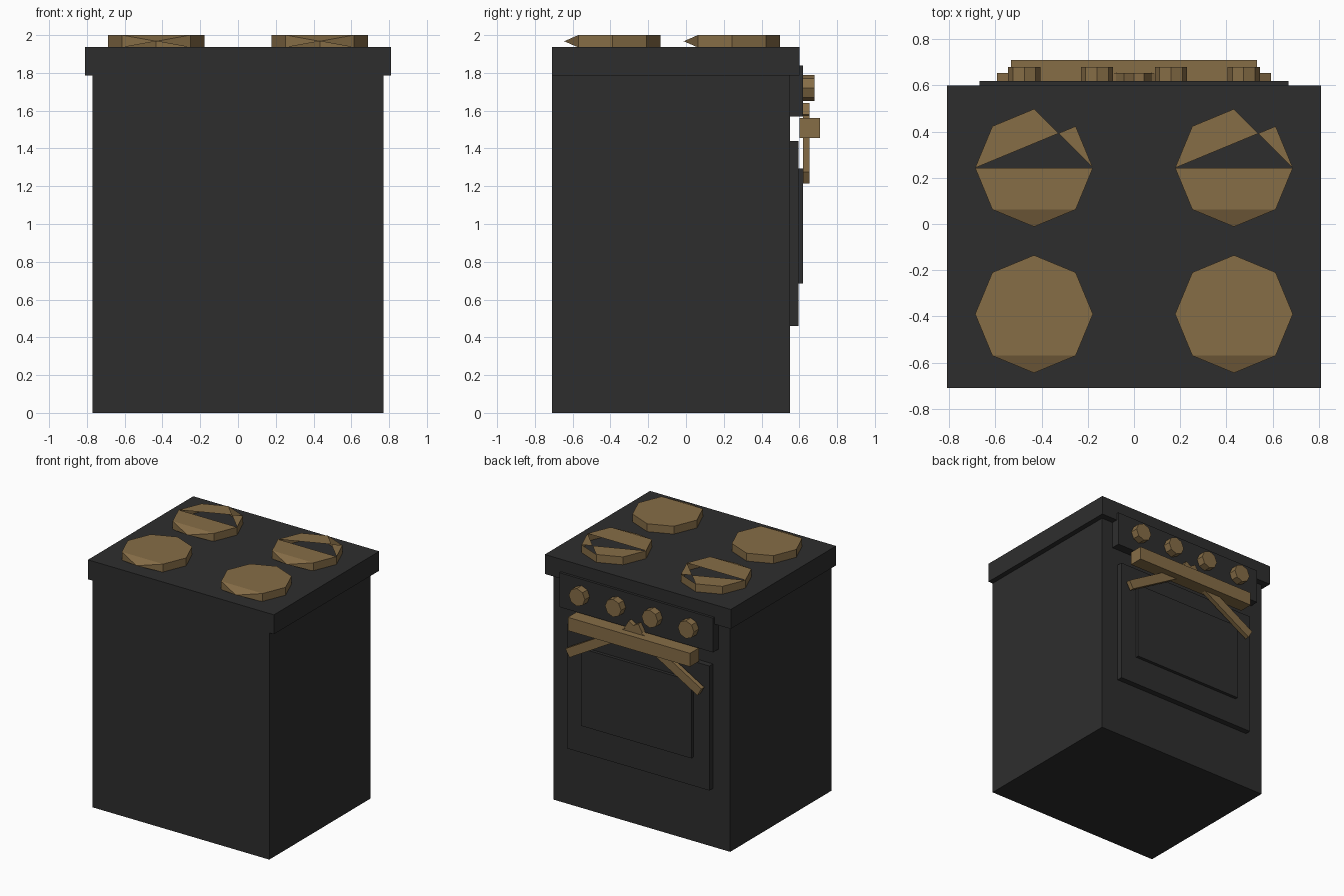
import bpy
import bmesh
import math
from mathutils import Matrix, Vector

old = bpy.data.objects.get("Cube")
if old:
    bpy.data.objects.remove(old, do_unlink=True)


def make_material(name, rgb):
    mat = bpy.data.materials.new(name)
    mat.use_nodes = True
    mat.diffuse_color = (*rgb, 1)
    mat.node_tree.nodes["Principled BSDF"].inputs["Base Color"].default_value = (*rgb, 1)
    return mat


charcoal = make_material("charcoal", (0.027, 0.027, 0.027))
bronze = make_material("bronze", (0.24, 0.153, 0.062))


def finish(name, bm, mat):
    mesh = bpy.data.meshes.new(name)
    bm.to_mesh(mesh)
    bm.free()
    mesh.materials.append(mat)
    obj = bpy.data.objects.new(name, mesh)
    bpy.context.collection.objects.link(obj)
    return obj


def box(name, low, high, mat):
    low, high = Vector(low), Vector(high)
    bm = bmesh.new()
    place = Matrix.Translation((low + high) / 2) @ Matrix.Diagonal((*(high - low), 1))
    bmesh.ops.create_cube(bm, size=1, matrix=place)
    return finish(name, bm, mat)


def burner(name, x, y, split):
    """Eight-sided plate, pinched at its front point; split ones have an open wedge on top."""
    r, bottom, top = 0.255, 1.935, 2.0
    bm = bmesh.new()
    lower, upper = [], []
    for i in range(8):
        a = math.radians(45 * i)
        px, py = x + r * math.cos(a), y + r * math.sin(a)
        if i == 6:
            tip = bm.verts.new((px, py, (bottom + top) / 2))
            lower.append(tip)
            upper.append(tip)
        else:
            lower.append(bm.verts.new((px, py, bottom)))
            upper.append(bm.verts.new((px, py, top)))
    # side walls, with triangles where they meet the pinched point
    for i in range(8):
        j = (i + 1) % 8
        loop = [lower[i], lower[j], upper[j], upper[i]]
        bm.faces.new(list(dict.fromkeys(loop)))
    # top
    east, northeast, north, northwest, west, southwest, south, southeast = upper
    bm.faces.new((southwest, south, southeast))
    if split:
        k = math.tan(math.pi / 8)
        cross = bm.verts.new((x + k * r, y + (1 - k) * r, top))
        bm.faces.new((west, southwest, southeast, east))
        bm.faces.new((cross, north, northwest, west))
        bm.faces.new((cross, east, northeast))
    else:
        bm.faces.new(upper[:6] + upper[7:])
    return finish(name, bm, bronze)


def knob(name, x):
    bm = bmesh.new()
    place = Matrix.Translation((x, 0.65, 1.72)) @ Matrix.Rotation(math.pi / 2, 4, "X")
    bmesh.ops.create_cone(bm, cap_ends=True, segments=8, radius1=0.07, radius2=0.07,
                          depth=0.06, matrix=place)
    return finish(name, bm, bronze)


def crossed_bar(name, side):
    """Sloping bar from its low outer end to just past the middle."""
    start = Vector((0.575 * side, 0.637, 1.245))
    end = Vector((-0.06 * side, 0.637, 1.61))
    span = end - start
    angle = -math.atan2(span.z, span.x)
    bm = bmesh.new()
    place = (Matrix.Translation((start + end) / 2) @ Matrix.Rotation(angle, 4, "Y")
             @ Matrix.Diagonal((span.length, 0.036, 0.07, 1)))
    bmesh.ops.create_cube(bm, size=1, matrix=place)
    return finish(name, bm, bronze)


# cabinet and cooktop
box("cabinet", (-0.77, -0.71, 0), (0.77, 0.55, 1.785), charcoal)
box("cooktop", (-0.81, -0.71, 1.785), (0.81, 0.6, 1.938), charcoal)

# control panel, oven door and door window
box("control_panel", (-0.67, 0.55, 1.57), (0.67, 0.62, 1.84), charcoal)
box("oven_door", (-0.62, 0.55, 0.46), (0.62, 0.595, 1.44), charcoal)
box("oven_window", (-0.48, 0.595, 0.685), (0.48, 0.62, 1.295), charcoal)

# door handle and the two bars crossing behind it
box("door_handle", (-0.532, 0.6, 1.455), (0.532, 0.71, 1.56), bronze)
for label, side in (("left", 1), ("right", -1)):
    crossed_bar(label + "_crossed_bar", side)
    burner(label + "_front_burner", 0.433 * side, -0.39, False)
    burner(label + "_rear_burner", 0.433 * side, 0.243, True)
    knob(label + "_outer_knob", 0.475 * side)
    knob(label + "_inner_knob", 0.16 * side)
